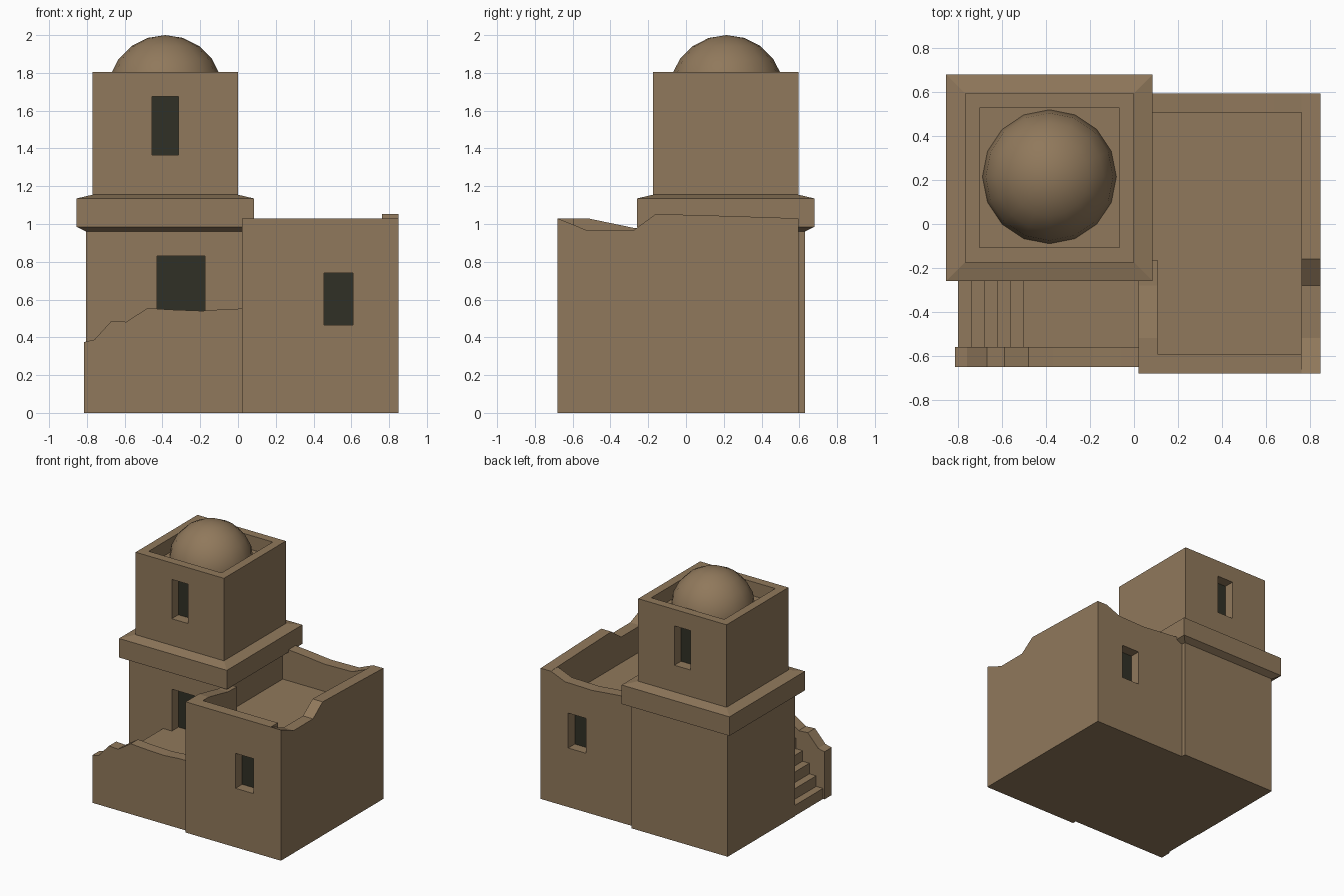
import bpy
import bmesh
from mathutils import Matrix, Vector

cube = bpy.data.objects.get("Cube")
if cube:
    bpy.data.objects.remove(cube, do_unlink=True)


def make_material(name, rgb):
    mat = bpy.data.materials.new(name)
    mat.use_nodes = True
    color = (*rgb, 1.0)
    mat.diffuse_color = color
    bsdf = mat.node_tree.nodes["Principled BSDF"]
    bsdf.inputs["Base Color"].default_value = color
    bsdf.inputs["Roughness"].default_value = 0.9
    return mat


CLAY = make_material("clay_brown", (0.28, 0.19, 0.106))
DARK = make_material("dark_opening", (0.03, 0.03, 0.019))


def finish(name, bm, mat=CLAY):
    bmesh.ops.recalc_face_normals(bm, faces=bm.faces[:])
    mesh = bpy.data.meshes.new(name)
    bm.to_mesh(mesh)
    bm.free()
    mesh.materials.append(mat)
    obj = bpy.data.objects.new(name, mesh)
    bpy.context.collection.objects.link(obj)
    return obj


def box(name, low, high, mat=CLAY):
    low, high = Vector(low), Vector(high)
    bm = bmesh.new()
    bmesh.ops.create_cube(bm, size=1)
    bmesh.ops.scale(bm, vec=high - low, verts=bm.verts)
    bmesh.ops.translate(bm, vec=(low + high) / 2, verts=bm.verts)
    return finish(name, bm, mat)


def wall(name, top, base, axis, start, end):
    """Wall with an uneven top; axis is the direction of its thickness."""
    outline = [(top[0][0], base), *top, (top[-1][0], base)]
    bm = bmesh.new()
    place = (lambda u, z: (start, u, z)) if axis == "x" else (lambda u, z: (u, start, z))
    face = bm.faces.new([bm.verts.new(place(u, z)) for u, z in outline])
    moved = bmesh.ops.extrude_face_region(bm, geom=[face])["geom"]
    shift = Vector((end - start, 0, 0) if axis == "x" else (0, end - start, 0))
    bmesh.ops.translate(bm, vec=shift,
                        verts=[v for v in moved if isinstance(v, bmesh.types.BMVert)])
    return finish(name, bm)


def opening(name, host, x0, x1, z0, z1, face_y, inward):
    """Cut a recess into the host and close it with a thin dark pane."""
    depth = 0.09
    ys = sorted((face_y - inward * 0.05, face_y + inward * depth))
    cutter = box(name + "_cutter", (x0, ys[0], z0), (x1, ys[1], z1))
    cutter.hide_render = True
    cutter.hide_set(True)
    cut = host.modifiers.new(name, "BOOLEAN")
    cut.operation = "DIFFERENCE"
    cut.solver = "EXACT"
    cut.object = cutter
    pane = sorted(face_y + inward * d for d in (depth - 0.008, depth))
    box(name + "_pane", (x0, pane[0], z0), (x1, pane[1], z1), DARK)


# Tower: square rings from the ground, over the cornice, into the roof recess
TX, TY = -0.385, 0.21
rings = [(0.42, 0), (0.42, 0.96), (0.47, 0.985), (0.47, 1.135),
         (0.385, 1.155), (0.385, 1.805), (0.318, 1.805), (0.318, 1.695)]
bm = bmesh.new()
loops = [[bm.verts.new((TX + sx * h, TY + sy * h, z))
          for sx, sy in ((-1, -1), (1, -1), (1, 1), (-1, 1))] for h, z in rings]
for a, b in zip(loops, loops[1:]):
    for i in range(4):
        j = (i + 1) % 4
        bm.faces.new((a[i], a[j], b[j], b[i]))
bm.faces.new(loops[0])
bm.faces.new(loops[-1])
tower = finish("tower", bm)

# Dome on the tower roof
bm = bmesh.new()
bmesh.ops.create_uvsphere(bm, u_segments=16, v_segments=10, radius=0.305,
                          matrix=Matrix.Translation((TX, TY + 0.005, 1.695)))
bmesh.ops.bisect_plane(bm, geom=bm.verts[:] + bm.edges[:] + bm.faces[:],
                       plane_co=(0, 0, 1.69), plane_no=(0, 0, 1), clear_inner=True)
dome = finish("dome", bm)
for poly in dome.data.polygons:
    poly.use_smooth = True

# Side house with a sunken roof
X0, X1, Y0, Y1, ROOF, TOP, T = 0.02, 0.85, -0.68, 0.595, 0.76, 1.03, 0.088
house = box("house", (X0, Y0, 0), (X1, Y1, ROOF))
box("front_parapet", (X0 + T, Y0, ROOF), (X1 - T, Y0 + T, TOP))
wall("left_parapet", [(Y0, TOP), (-0.52, 0.965), (-0.28, 0.965), (-0.16, 1.053),
                      (0.2, 1.043), (Y1, TOP)], ROOF, "x", X1 - T, X1)
wall("right_parapet", [(Y0, TOP), (-0.52, TOP), (-0.28, 0.98), (-0.165, 0.975)],
     ROOF, "x", X0, X0 + T)
wall("back_parapet", [(X0, 1.01), (0.2, 0.995), (0.4, 0.975), (0.64, 0.98),
                      (X1 - T, TOP)], ROOF, "y", Y1 - T, Y1)

# Windows on front and back, and the terrace door
for side, inward, tower_y, house_y in (("front", 1, TY - 0.385, Y0),
                                       ("back", -1, TY + 0.385, Y1)):
    opening(side + "_tower_window", tower, -0.455, -0.315, 1.365, 1.675, tower_y, inward)
    opening(side + "_house_window", house, 0.455, 0.61, 0.465, 0.74, house_y, inward)
FLOOR = 0.5
opening("terrace_door", tower, -0.43, -0.175, FLOOR, 0.83, TY - 0.42, 1)

# Stairs rising to the terrace
STEPS, RUN = 6, 0.0592
steps = []
for i in range(STEPS):
    x, z = -0.802 + i * RUN, (i + 1) * FLOOR / STEPS
    end = x + RUN if i < STEPS - 1 else 0.03
    steps += [(x, z), (end, z)]
wall("stairs_and_terrace", steps, 0, "y", -0.565, -0.205)

# Worn front wall of the terrace
wall("terrace_wall", [(-0.815, 0.375), (-0.76, 0.388), (-0.67, 0.487), (-0.59, 0.482),
                      (-0.48, 0.555), (-0.37, 0.547), (-0.19, 0.54), (-0.06, 0.55),
                      (0.03, 0.552)], 0, "y", -0.65, -0.56)
